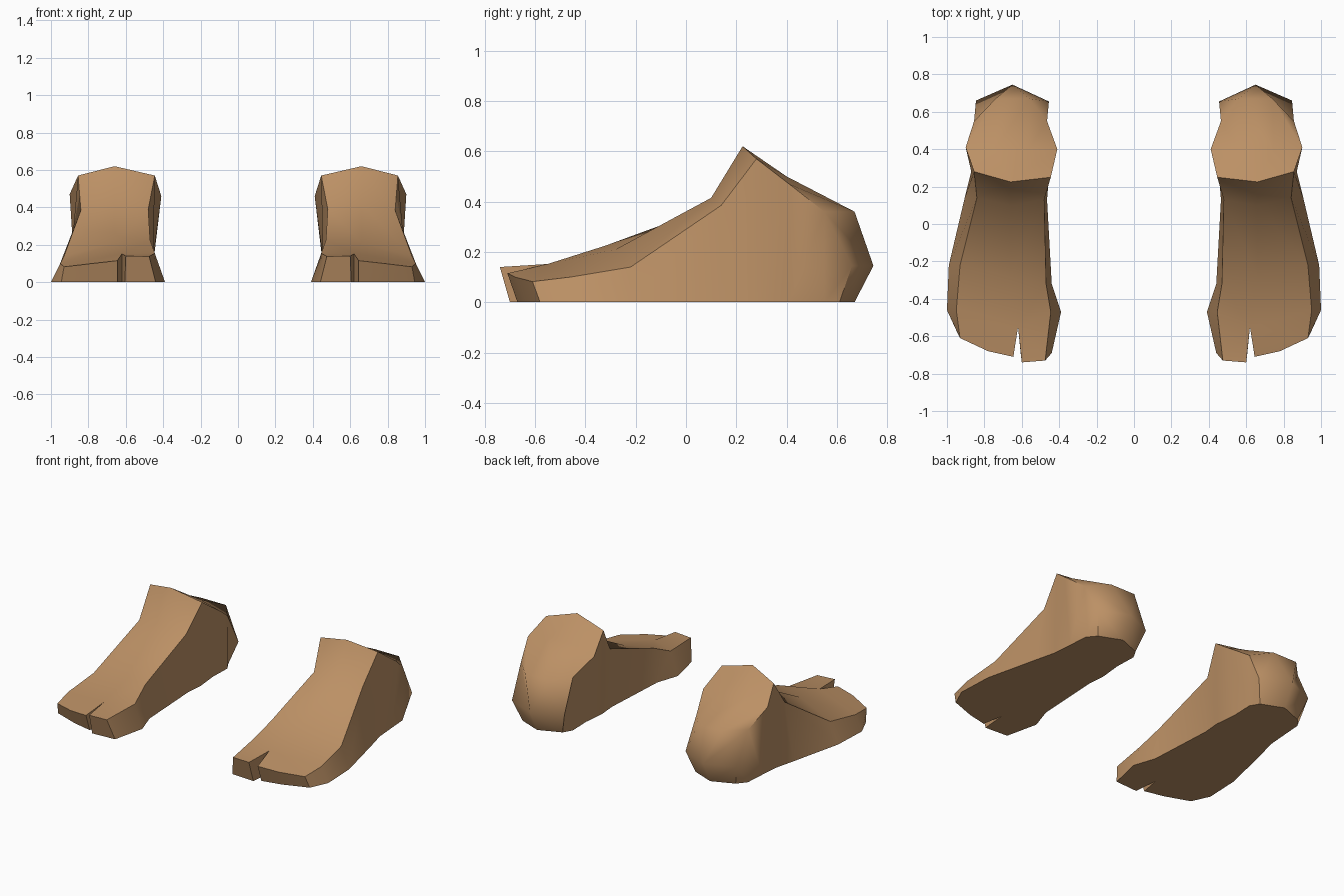
import bpy, bmesh, math

if "Cube" in bpy.data.objects:
    bpy.data.objects.remove(bpy.data.objects["Cube"])

skin = bpy.data.materials.new("tan brown")
skin.diffuse_color = (0.50, 0.28, 0.13, 1)
skin.use_nodes = True
skin.node_tree.nodes["Principled BSDF"].inputs["Base Color"].default_value = skin.diffuse_color

# stations from toes to ankle:
# outer y, bottom x, top x, top z | centre y, z, x, half width | inner y, top x, top z, bottom x
STATIONS = [
    (-.46, 1.0, .95, .10, -.55, .152, .62, 0, -.47, .445, .155, .39),
    (-.22, .99, .93, .14, -.28, .21, .66, 0, -.32, .47, .225, .44),
    (.14, .905, .84, .385, .10, .415, .66, 0, .13, .48, .39, .465),
    (.28, .87, .855, .57, .225, .62, .66, 0, .25, .445, .57, .455),
    (.41, .86, .90, .47, .40, .50, .655, .09, .40, .41, .46, .47),
    (.55, .85, .855, .36, .67, .36, .65, .09, .55, .465, .36, .465),
]
# toe edge from outer to inner: top x, y, z, bottom x, y
TOES = [
    (.93, -.61, .082, .945, -.58),
    (.78, -.68, .10, .78, -.64),
    (.645, -.71, .115, .645, -.67),
    (.62, -.55, .152, .62, -.53),
    (.60, -.74, .14, .605, -.70),
    (.475, -.73, .138, .44, -.69),
]
# heel edge at its widest, with the bottom below it
HEEL = [
    (.845, .66, .145, .80, .61),
    (.65, .745, .145, .65, .67),
    (.65, .745, .145, .65, .67),
    (.455, .655, .145, .50, .61),
]


def build_foot(name, side):
    bm = bmesh.new()

    def v(x, y, z):
        return bm.verts.new((x * side, y, z))

    rows = []
    for yo, xob, xot, zot, yc, zc, cx, w, yi, xit, zit, xib in STATIONS:
        rows.append([v(xob, yo, 0), v(xot, yo, zot), v(cx + w, yc, zc),
                     v(cx - w, yc, zc), v(xit, yi, zit), v(xib, yi, 0)])
    # instep, ankle and side walls
    for a, b in zip(rows, rows[1:]):
        for i in range(5):
            bm.faces.new((a[i], a[i + 1], b[i + 1], b[i]))

    # split toes
    top = [v(*t[:3]) for t in TOES]
    low = [v(t[3], t[4], 0) for t in TOES]
    for i in range(5):
        bm.faces.new((top[i], top[i + 1], low[i + 1], low[i]))
    f = rows[0]
    bm.faces.new((f[1], top[0], top[1], top[2], top[3], f[2]))
    bm.faces.new((f[3], top[3], top[4], top[5], f[4]))
    bm.faces.new((f[0], low[0], top[0], f[1]))
    bm.faces.new((f[4], top[5], low[5], f[5]))

    # rounded heel
    back = rows[-1]
    wide = [v(*h[:3]) for h in HEEL]
    base = [v(h[3], h[4], 0) for h in HEEL]
    for i in range(3):
        bm.faces.new((back[i + 1], back[i + 2], wide[i + 1], wide[i]))
        bm.faces.new((wide[i], wide[i + 1], base[i + 1], base[i]))
    bm.faces.new((back[0], back[1], wide[0], base[0]))
    bm.faces.new((back[4], back[5], base[3], wide[3]))

    # flat sole
    bm.faces.new([r[0] for r in rows] + base + [r[5] for r in reversed(rows)] + low[::-1])

    bmesh.ops.remove_doubles(bm, verts=bm.verts, dist=0.0005)
    bmesh.ops.recalc_face_normals(bm, faces=bm.faces)
    mesh = bpy.data.meshes.new(name)
    bm.to_mesh(mesh)
    bm.free()
    mesh.materials.append(skin)
    foot = bpy.data.objects.new(name, mesh)
    bpy.context.collection.objects.link(foot)
    bpy.ops.object.select_all(action='DESELECT')
    foot.select_set(True)
    bpy.context.view_layer.objects.active = foot
    bpy.ops.object.shade_smooth_by_angle(angle=math.radians(50))


build_foot("left_foot", 1)
build_foot("right_foot", -1)
